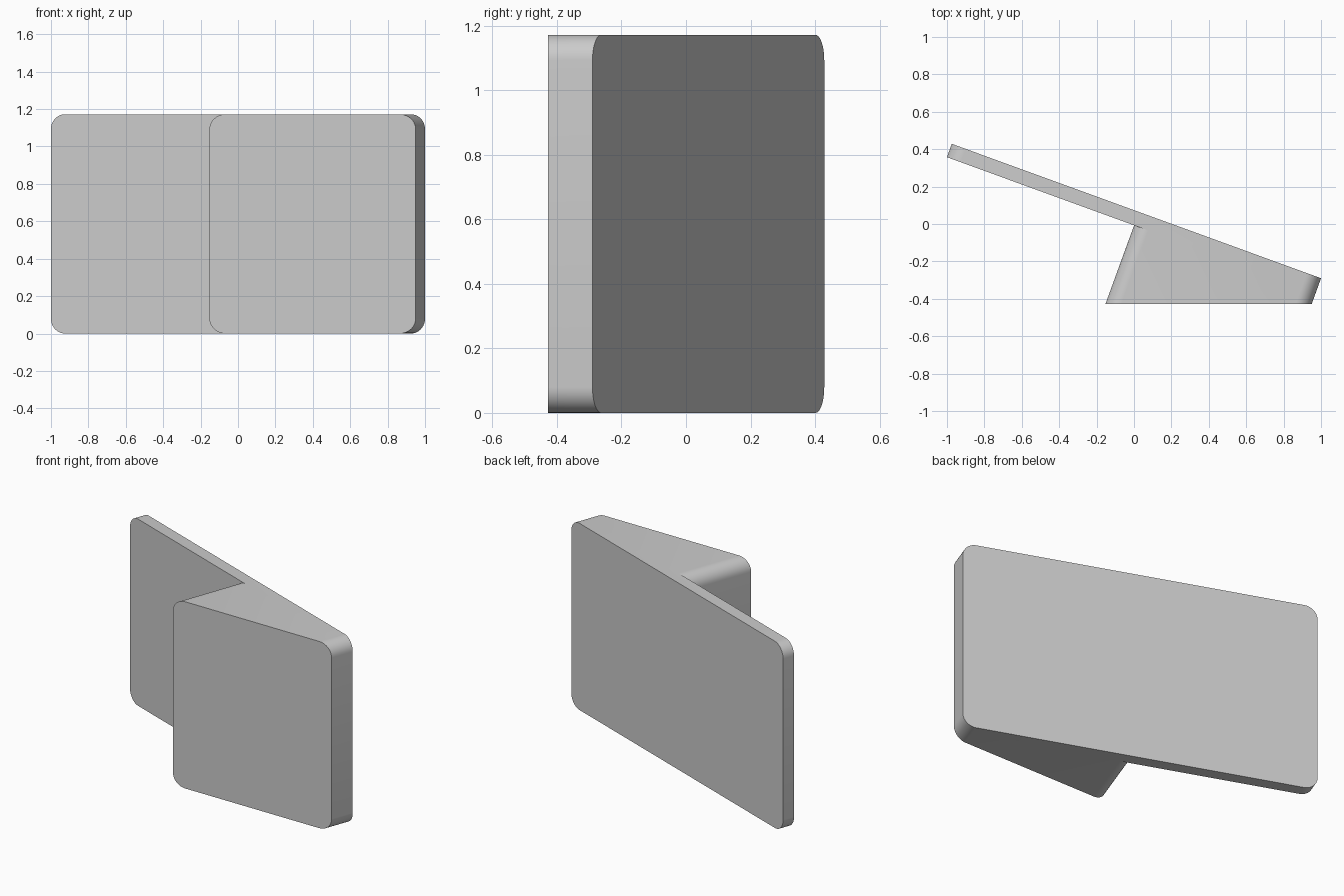
import bpy, bmesh
from math import sin, cos, pi, radians
from mathutils import Vector

if "Cube" in bpy.data.objects:
    bpy.data.objects.remove(bpy.data.objects["Cube"])

A = radians(20)                        # yaw of the slanted panel
W, H, T, R = 2.101, 1.172, 0.076, 0.08  # panel width, height, thickness, corner radius
B = W - 1.036                          # left edge of the wedge block along the panel
BACK_Y, FRONT_Y = -0.29, -0.428        # y of panel's back right edge / wedge front face
SEG = 10


def arc(u, z, start):
    """Quarter circle running counter-clockwise in the panel plane."""
    return [(u + R * cos(start + pi / 2 * i / SEG),
             z + R * sin(start + pi / 2 * i / SEG)) for i in range(SEG + 1)]


def back(u):
    return 0.0


def panel(u):
    return T


def cut(u):
    """Depth at which the plane y = FRONT_Y is reached."""
    return (BACK_Y - FRONT_Y - (u - W) * sin(A)) / cos(A)


def point(u, z, depth):
    t = depth(u)
    return Vector((1 + (u - W) * cos(A) - t * sin(A),
                   BACK_Y - (u - W) * sin(A) - t * cos(A), z))


bm = bmesh.new()


def face(points):
    bm.faces.new([bm.verts.new(p) for p in points])


def cap(path, depth):
    face([point(u, z, depth) for u, z in path])


def wall(path, d0, d1):
    for a, b in zip(path, path[1:]):
        face([point(*a, d0), point(*b, d0), point(*b, d1), point(*a, d1)])


# outlines, all meeting where the wedge's corner rounding begins
top, bottom = (B + R, H), (B + R, 0)
left = [top] + arc(R, H - R, pi / 2) + arc(R, R, pi) + [bottom]
step = arc(B + R, H - R, pi / 2) + arc(B + R, R, pi)
right = [bottom] + arc(W - R, R, -pi / 2) + arc(W - R, H - R, 0) + [top]

# thin panel: back, rim and exposed front
cap(left + right[1:-1], back)
wall(left, back, panel)
wall(right, back, panel)
cap(left + step[-2:0:-1], panel)

# wedge block: sides and flat front
wall(step, panel, cut)
wall(right, panel, cut)
cap(step + right[1:-1], cut)

bmesh.ops.remove_doubles(bm, verts=bm.verts, dist=1e-4)
bmesh.ops.recalc_face_normals(bm, faces=bm.faces)
mesh = bpy.data.meshes.new("panel_with_wedge")
bm.to_mesh(mesh)
bm.free()
obj = bpy.data.objects.new("panel_with_wedge", mesh)
bpy.context.collection.objects.link(obj)
bpy.context.view_layer.objects.active = obj
obj.select_set(True)
bpy.ops.object.shade_smooth_by_angle(angle=radians(30))
